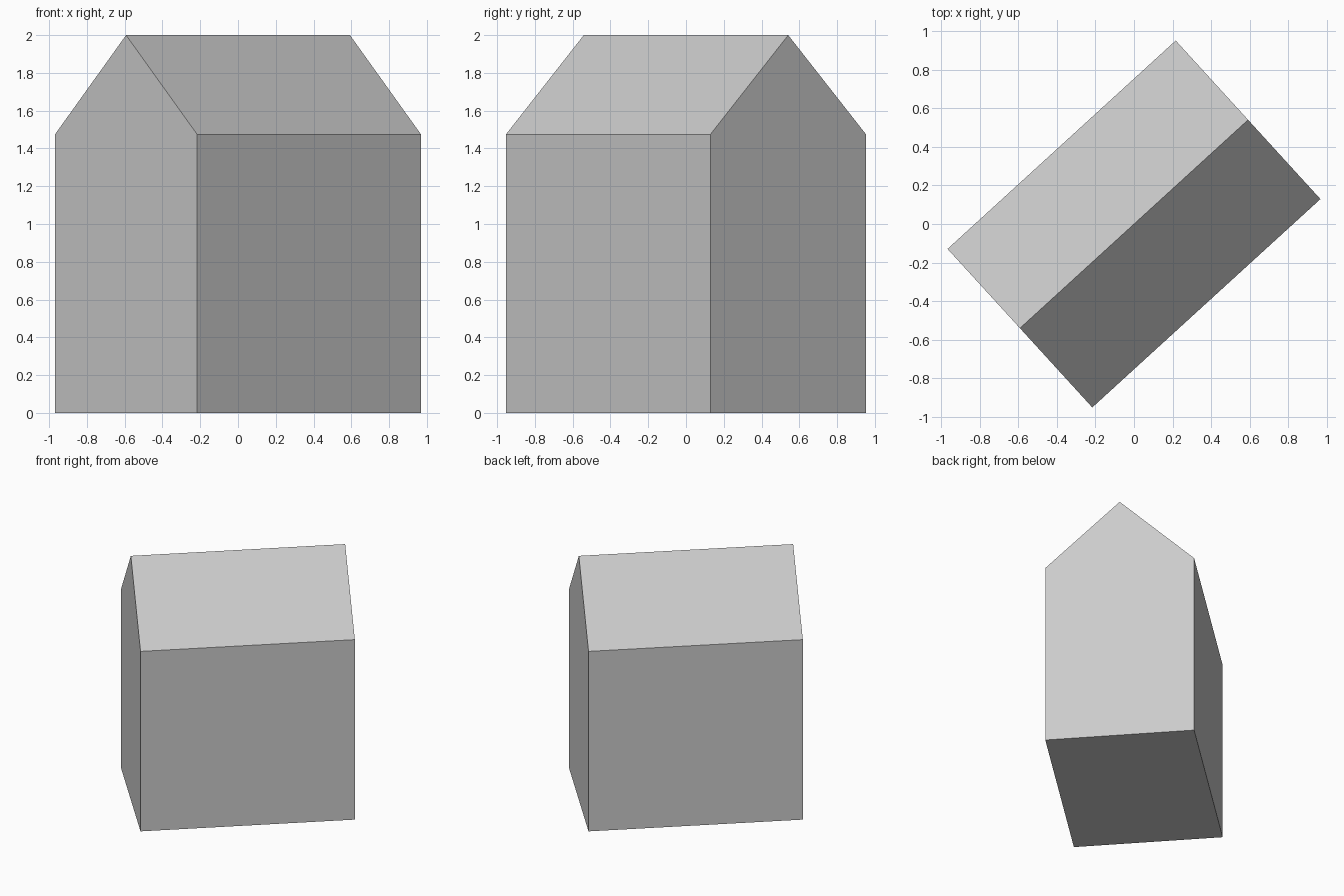
import bpy, bmesh
from math import radians
from mathutils import Matrix, Vector

cube = bpy.data.objects.get("Cube")
if cube:
    bpy.data.objects.remove(cube, do_unlink=True)

LENGTH, WIDTH = 1.605, 1.115
EAVE, RIDGE = 1.475, 2.0
ANGLE = radians(42.4)

# One plain grey for walls and roof
grey = bpy.data.materials.new("plain_grey")
grey.use_nodes = True
colour = (0.6, 0.6, 0.6, 1)
grey.diffuse_color = colour
grey.node_tree.nodes["Principled BSDF"].inputs["Base Color"].default_value = colour

# Gable end profile, extruded along the ridge
w = WIDTH / 2
profile = [(-w, 0), (w, 0), (w, EAVE), (0, RIDGE), (-w, EAVE)]
bm = bmesh.new()
gable = bm.faces.new([bm.verts.new((-LENGTH / 2, y, z)) for y, z in profile])
ext = bmesh.ops.extrude_face_region(bm, geom=[gable], use_keep_orig=True)
end = [g for g in ext["geom"] if isinstance(g, bmesh.types.BMVert)]
bmesh.ops.translate(bm, verts=end, vec=Vector((LENGTH, 0, 0)))

# Turn the house on its plot
bmesh.ops.transform(bm, matrix=Matrix.Rotation(ANGLE, 4, "Z"), verts=bm.verts)
bmesh.ops.recalc_face_normals(bm, faces=bm.faces)

mesh = bpy.data.meshes.new("gabled_house")
bm.to_mesh(mesh)
bm.free()
mesh.materials.append(grey)
house = bpy.data.objects.new("gabled_house", mesh)
bpy.context.collection.objects.link(house)
